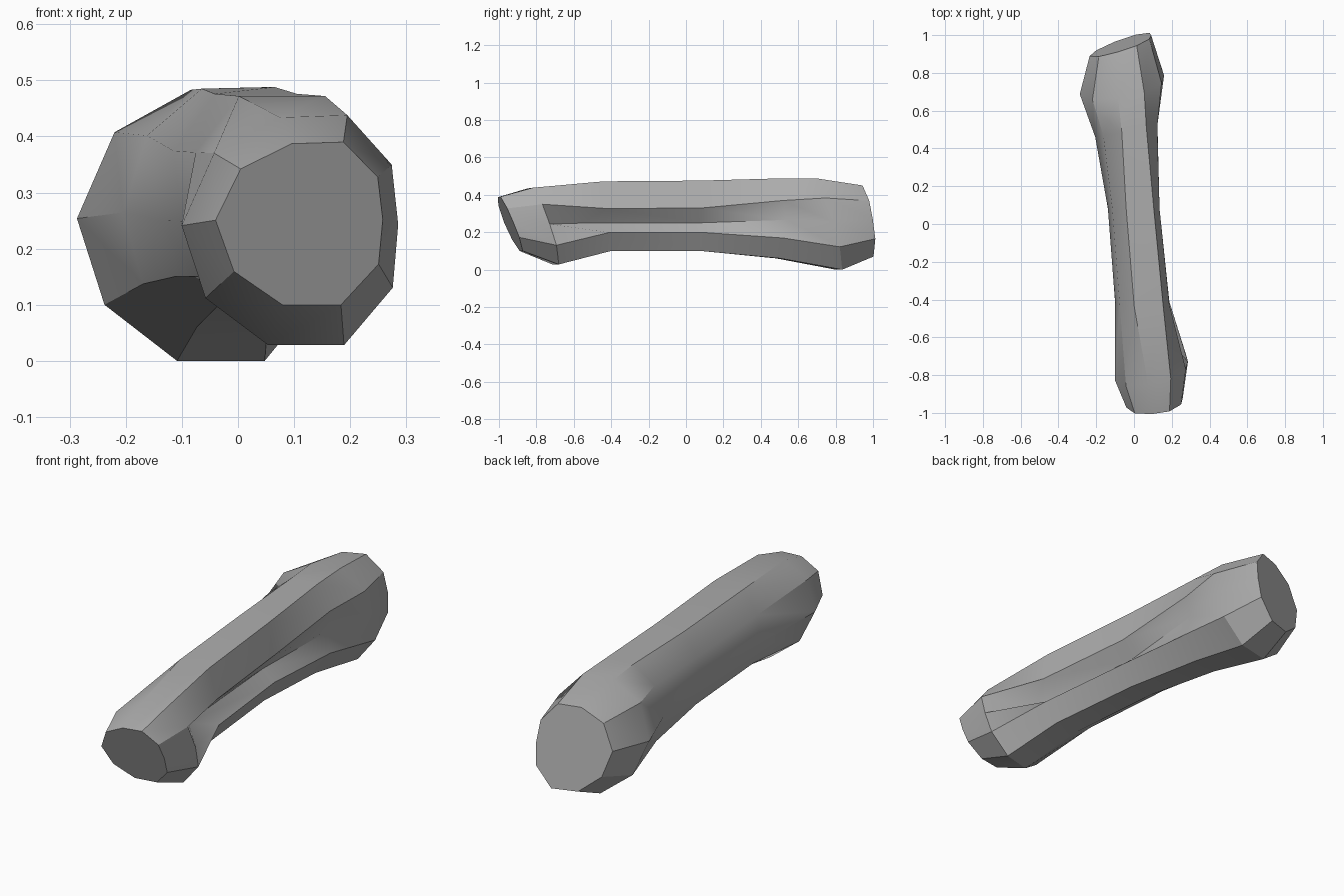
import bpy
import bmesh
import math
from mathutils import Vector

# Remove the default cube only
cube = bpy.data.objects.get("Cube")
if cube:
    bpy.data.objects.remove(cube, do_unlink=True)

# Ten-sided cross-sections in unit size: full at the ends, grooved on the waist
KNOB = [(-.7, .67), (-.09, .98), (.53, 1), (.94, .57), (1, .05),
        (.95, -.5), (.5, -1), (-.2, -1), (-.78, -.59), (-1, .04)]
WAIST = [(-.83, .46), (-.3, 1), (.76, 1), (.98, .22), (.55, -.2),
         (.98, -.47), (.6, -1), (-.25, -1), (-.8, -.73), (-1, -.2)]
GROOVE = 4  # index of the profile point that forms the groove floor


def ring(bm, y, centre, half, tilt, waist=0.0, groove_shift=0.0):
    """Add one cross-section: tilt leans it along y, waist blends the profiles."""
    verts = []
    for i, (k, w) in enumerate(zip(KNOB, WAIST)):
        p = Vector(k).lerp(Vector(w), waist)
        lean = tilt[0] * p.x + tilt[1] * p.y
        shift = groove_shift if i == GROOVE else 0.0
        verts.append(bm.verts.new((centre[0] + half[0] * p.x,
                                   y + lean + shift,
                                   centre[1] + half[1] * p.y)))
    return verts


def bridge(bm, a, b):
    """Join two neighbouring cross-sections with side faces."""
    n = len(a)
    for i in range(n):
        j = (i + 1) % n
        bm.faces.new((a[i], a[j], b[j], b[i]))


bm = bmesh.new()
rings = [
    # front cap and front knob
    ring(bm, -.945, (.109, .245), (.149, .145), (.025, -.06)),
    ring(bm, -.775, (.0925, .233), (.193, .205), (.05, -.07)),
    # grooved shaft
    ring(bm, -.42, (.045, .286), (.145, .186), (0, -.02), 1.0, -.14),
    ring(bm, .08, (0, .288), (.138, .188), (0, 0), 1.0),
    ring(bm, .49, (-.037, .274), (.168, .214), (.03, 0), .35, .02),
    # back knob and back cap
    ring(bm, .74, (-.064, .244), (.223, .244), (.05, -.07)),
    ring(bm, .945, (-.072, .26), (.163, .19), (.055, -.03)),
]
for a, b in zip(rings, rings[1:]):
    bridge(bm, a, b)
for end in (rings[0], rings[-1]):
    bm.faces.new(end)
bmesh.ops.recalc_face_normals(bm, faces=bm.faces)

mesh = bpy.data.meshes.new("limb_segment")
bm.to_mesh(mesh)
bm.free()
limb = bpy.data.objects.new("limb_segment", mesh)
bpy.context.collection.objects.link(limb)

# Single plain grey
grey = bpy.data.materials.new("plain_grey")
grey.use_nodes = True
colour = (.42, .42, .42, 1)
grey.diffuse_color = colour
grey.node_tree.nodes["Principled BSDF"].inputs["Base Color"].default_value = colour
mesh.materials.append(grey)

# Soft shading over shallow bends, crisp facets elsewhere
bpy.ops.object.select_all(action='DESELECT')
limb.select_set(True)
bpy.context.view_layer.objects.active = limb
bpy.ops.object.shade_smooth_by_angle(angle=math.radians(30))
